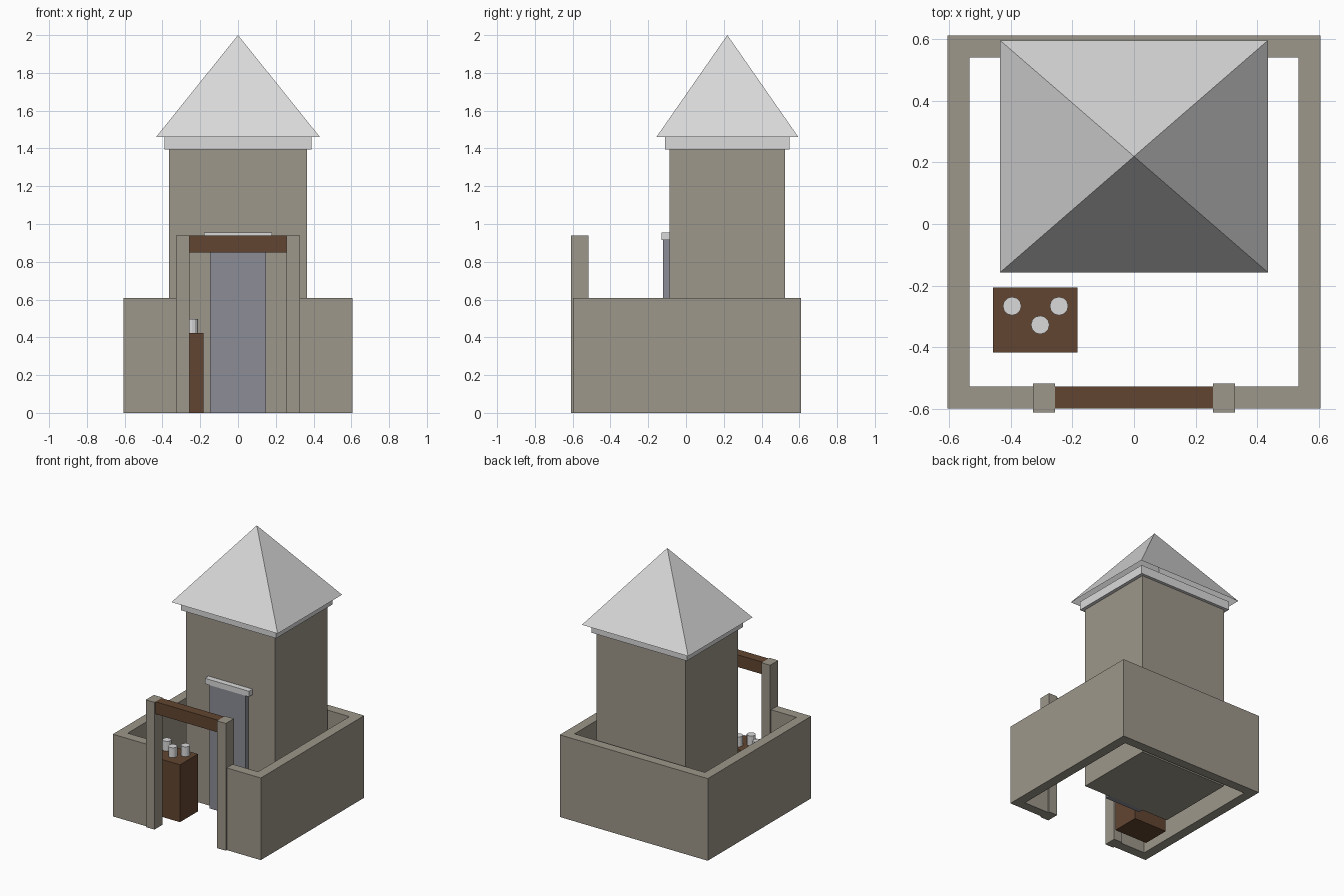
import bpy, bmesh, math

if "Cube" in bpy.data.objects:
    bpy.data.objects.remove(bpy.data.objects["Cube"])


def material(name, rgb):
    # sRGB 0-255 to linear
    lin = [((c / 255 + 0.055) / 1.055) ** 2.4 for c in rgb]
    m = bpy.data.materials.new(name)
    m.diffuse_color = (*lin, 1)
    m.use_nodes = True
    m.node_tree.nodes["Principled BSDF"].inputs["Base Color"].default_value = m.diffuse_color
    return m


STONE = material("stone", (157, 151, 138))
PALE = material("pale_grey", (218, 218, 218))
WOOD = material("wood", (98, 69, 49))
DOOR = material("door_grey", (140, 141, 150))


def finish(name, bm, mat):
    bmesh.ops.recalc_face_normals(bm, faces=bm.faces[:])
    me = bpy.data.meshes.new(name)
    bm.to_mesh(me)
    bm.free()
    me.materials.append(mat)
    ob = bpy.data.objects.new(name, me)
    bpy.context.collection.objects.link(ob)
    return ob


def box(name, x, y, z, mat):
    bm = bmesh.new()
    bmesh.ops.create_cube(bm, size=1)
    for v in bm.verts:
        v.co = [r[0] if c < 0 else r[1] for c, r in zip(v.co, (x, y, z))]
    return finish(name, bm, mat)


# Yard wall: one extruded U outline, open at the gate
outline = [(-0.29, -0.598), (-0.605, -0.598), (-0.605, 0.61), (0.605, 0.61),
           (0.605, -0.598), (0.29, -0.598), (0.29, -0.527), (0.533, -0.527),
           (0.533, 0.54), (-0.533, 0.54), (-0.533, -0.527), (-0.29, -0.527)]
bm = bmesh.new()
face = bm.faces.new([bm.verts.new((x, y, 0)) for x, y in outline])
ext = bmesh.ops.extrude_face_region(bm, geom=[face], use_keep_orig=True)
for g in ext["geom"]:
    if isinstance(g, bmesh.types.BMVert):
        g.co.z = 0.607
finish("yard_wall", bm, STONE)

# Gate posts and beam
for side, s in (("left", -1), ("right", 1)):
    box("gate_post_" + side, sorted((s * 0.256, s * 0.327)), (-0.61, -0.516), (0, 0.94), STONE)
box("gate_beam", (-0.257, 0.257), (-0.598, -0.527), (0.85, 0.94), WOOD)

# Tower, cornice, door and lintel
box("tower", (-0.365, 0.365), (-0.087, 0.525), (0, 1.395), STONE)
box("cornice", (-0.39, 0.39), (-0.111, 0.547), (1.395, 1.46), PALE)
box("door", (-0.148, 0.148), (-0.123, -0.08), (0, 0.914), DOOR)
box("door_lintel", (-0.18, 0.18), (-0.129, -0.08), (0.914, 0.955), PALE)

# Pyramid roof, open underneath
bm = bmesh.new()
apex = bm.verts.new((0, 0.219, 2.0))
base = [bm.verts.new((sx * 0.434, 0.219 + sy * 0.376, 1.46))
        for sx, sy in ((-1, -1), (1, -1), (1, 1), (-1, 1))]
for i in range(4):
    bm.faces.new((base[i], base[(i + 1) % 4], apex))
finish("roof", bm, PALE)

# Wooden counter with three small cups
box("counter", (-0.457, -0.183), (-0.416, -0.206), (0, 0.424), WOOD)
for i, (x, y) in enumerate(((-0.395, -0.266), (-0.243, -0.266), (-0.304, -0.327))):
    bm = bmesh.new()
    bmesh.ops.create_cone(bm, cap_ends=True, segments=12, radius1=0.03, radius2=0.03, depth=0.073)
    bmesh.ops.translate(bm, verts=bm.verts[:], vec=(x, y, 0.424 + 0.0365))
    finish("cup_%d" % (i + 1), bm, PALE)
